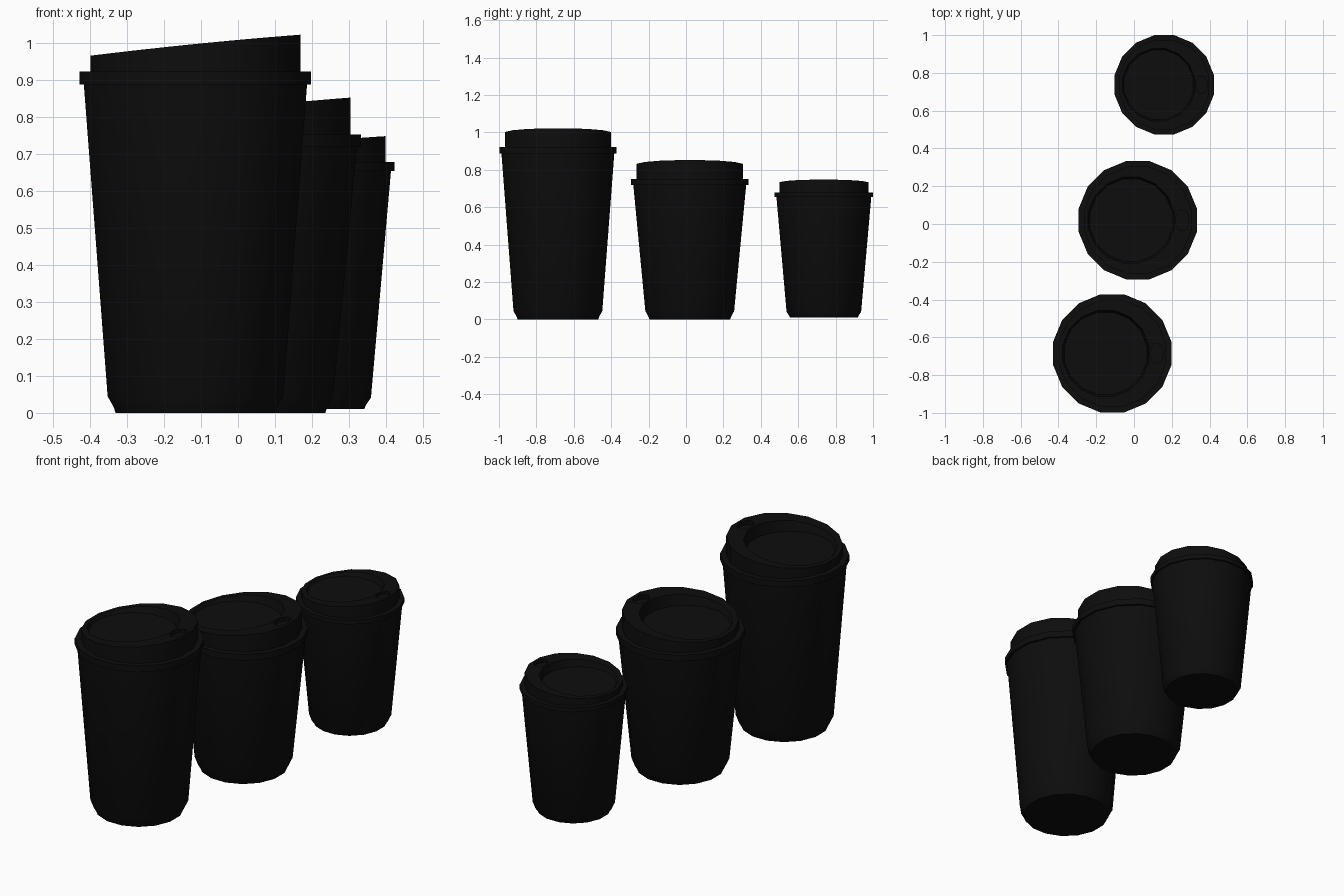
import bpy
import bmesh
from math import cos, sin, pi, radians

cube = bpy.data.objects.get("Cube")
if cube:
    bpy.data.objects.remove(cube, do_unlink=True)

black = bpy.data.materials.new("black")
black.use_nodes = True
black.diffuse_color = (0.004, 0.004, 0.004, 1)
black.node_tree.nodes["Principled BSDF"].inputs["Base Color"].default_value = (0.004, 0.004, 0.004, 1)

SIDES = 16


def loft(name, rings):
    """Closed solid through rings of (radius, height, x offset, crown slope on/off)."""
    bm = bmesh.new()
    loops = []
    for r, z, dx, crown in rings:
        loop = []
        for i in range(SIDES):
            a = 2 * pi * (i + 0.5) / SIDES
            x = dx + r * cos(a)
            rise = (0.1 * x - 0.04 * x * x) if crown else 0
            loop.append(bm.verts.new((x, r * sin(a), z + rise)))
        loops.append(loop)
    for low, high in zip(loops, loops[1:]):
        for i in range(SIDES):
            j = (i + 1) % SIDES
            bm.faces.new((low[i], low[j], high[j], high[i]))
    bm.faces.new(loops[0][::-1])
    bm.faces.new(loops[-1])
    mesh = bpy.data.meshes.new(name)
    bm.to_mesh(mesh)
    bm.free()
    mesh.materials.append(black)
    obj = bpy.data.objects.new(name, mesh)
    bpy.context.collection.objects.link(obj)
    return obj


def select(obj):
    bpy.ops.object.select_all(action='DESELECT')
    obj.select_set(True)
    bpy.context.view_layer.objects.active = obj


def make_cup(size, x, y, z, rim, width=1, height=1):
    # tapered body with a chamfered foot
    cup = loft(size + "_cup", [(0.22, 0, 0, 0), (0.225, 0.015, 0, 0),
                               (0.242, 0.045, 0, 0), (0.308, rim + 0.005, 0, 0)])
    # lid with a collar, sloping crown and sunken centre
    lid = loft(size + "_lid", [(0.3, rim, 0, 0), (0.319, rim, 0, 0),
                               (0.319, rim + 0.034, 0, 0), (0.289, rim + 0.034, 0, 0),
                               (0.289, rim + 0.109, 0, 1), (0.232, rim + 0.109, -0.035, 1),
                               (0.222, rim + 0.065, -0.035, 0)])
    # sip notch pressed into the high side of the crown
    bpy.ops.mesh.primitive_cylinder_add(vertices=12, radius=0.055, depth=0.08,
                                        location=(0.235, 0, rim + 0.148))
    cutter = bpy.context.object
    cutter.name = size + "_sip_cutter"
    cutter.scale.x = 0.65
    cutter.hide_render = True
    cut = lid.modifiers.new("sip_notch", 'BOOLEAN')
    cut.operation = 'DIFFERENCE'
    cut.object = cutter
    select(lid)
    bpy.ops.object.modifier_apply(modifier=cut.name)
    bpy.data.objects.remove(cutter, do_unlink=True)
    for part in (cup, lid):
        part.location = (x, y, z)
        part.scale = (width, width, height)
        select(part)
        bpy.ops.object.shade_smooth_by_angle(angle=radians(30))


make_cup("large", -0.115, -0.685, 0, 0.888)
make_cup("medium", 0.02, 0.02, 0, 0.718)
make_cup("small", 0.16, 0.737, 0.01, 0.92, 0.84, 0.7)
